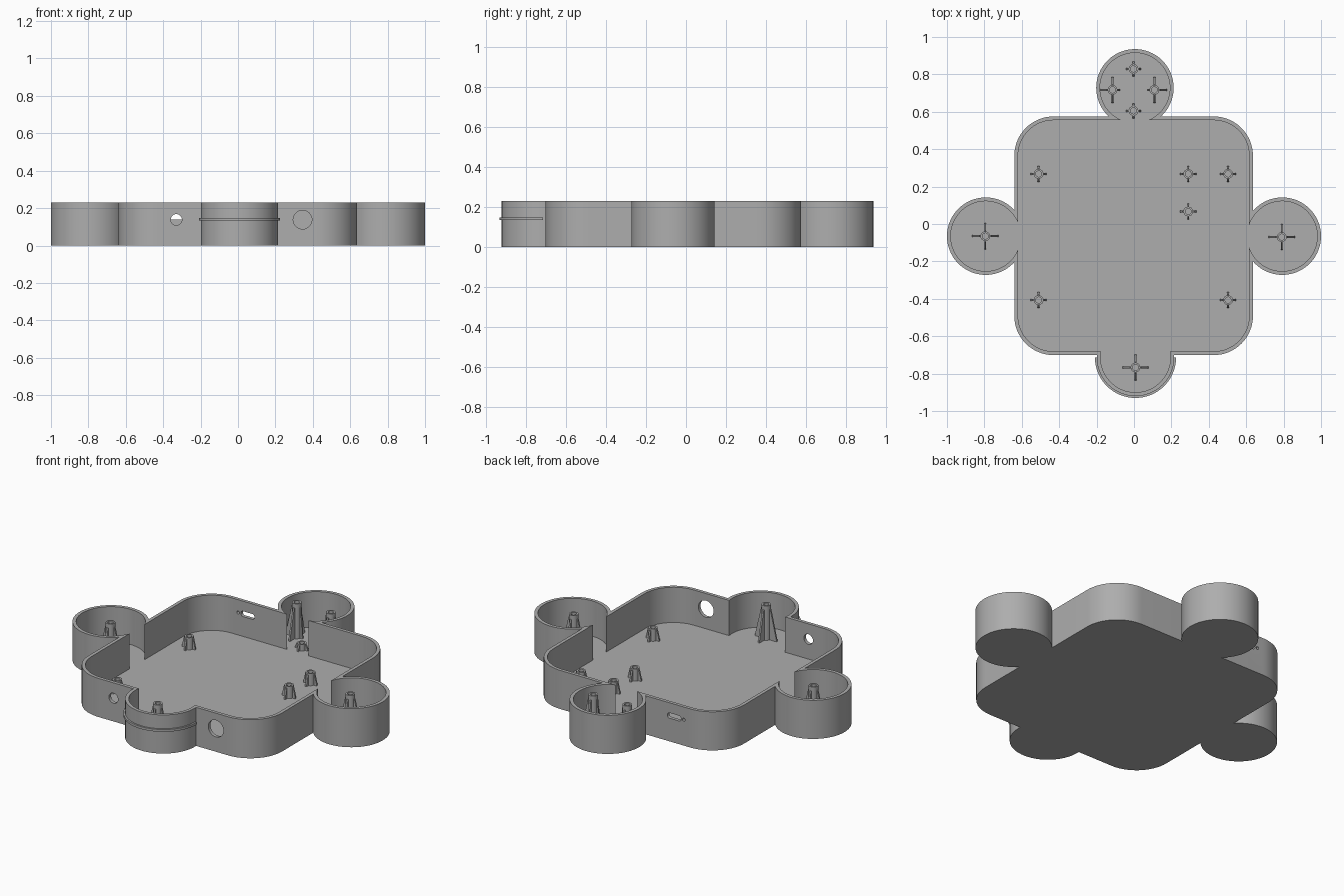
import bpy, bmesh
from math import cos, sin, pi, radians
from mathutils import Matrix

cube = bpy.data.objects.get("Cube")
if cube:
    bpy.data.objects.remove(cube, do_unlink=True)

grey = bpy.data.materials.new("plain_grey")
grey.use_nodes = True
COLOUR = (0.42, 0.42, 0.42, 1)
grey.diffuse_color = COLOUR
grey.node_tree.nodes["Principled BSDF"].inputs["Base Color"].default_value = COLOUR

HEIGHT, FLOOR, WALL = 0.23, 0.02, 0.02
LOBE_R = 0.207
LOBES = [(-0.793, -0.065), (0.793, -0.065), (0.005, 0.728), (0.008, -0.713)]


def make(name, bm):
    bmesh.ops.recalc_face_normals(bm, faces=bm.faces)
    mesh = bpy.data.meshes.new(name)
    bm.to_mesh(mesh)
    bm.free()
    mesh.materials.append(grey)
    ob = bpy.data.objects.new(name, mesh)
    bpy.context.collection.objects.link(ob)
    return ob


def prism(name, outline, z0, z1):
    """Closed outline in plan, raised from z0 to z1."""
    bm = bmesh.new()
    face = bm.faces.new([bm.verts.new((x, y, z0)) for x, y in outline])
    ext = bmesh.ops.extrude_face_region(bm, geom=[face])
    verts = [v for v in ext["geom"] if isinstance(v, bmesh.types.BMVert)]
    bmesh.ops.translate(bm, verts=verts, vec=(0, 0, z1 - z0))
    return make(name, bm)


def arc(cx, cy, r, a0, a1, n):
    return [(cx + r * cos(a0 + (a1 - a0) * i / n), cy + r * sin(a0 + (a1 - a0) * i / n))
            for i in range(n + 1)]


def circle(cx, cy, r, n=80):
    return arc(cx, cy, r, 0, 2 * pi, n)[:-1]


def rounded_rect(cx, cy, hx, hy, r, n=16):
    pts = []
    for k, (sx, sy) in enumerate([(1, 1), (-1, 1), (-1, -1), (1, -1)]):
        pts += arc(cx + sx * (hx - r), cy + sy * (hy - r), r, k * pi / 2, (k + 1) * pi / 2, n)
    return pts


def boolean(target, tool, operation):
    mod = target.modifiers.new(operation, 'BOOLEAN')
    mod.operation, mod.object, mod.solver = operation, tool, 'EXACT'
    bpy.context.view_layer.objects.active = target
    bpy.ops.object.modifier_apply(modifier=mod.name)
    bpy.data.objects.remove(tool, do_unlink=True)


def tray_solid(name, inset, z0, z1):
    """Rounded square joined with four round lobes, shrunk by inset."""
    body = prism(name, rounded_rect(-0.002, -0.063, 0.638 - inset, 0.638 - inset, 0.21 - inset), z0, z1)
    for x, y in LOBES:
        boolean(body, prism("lobe", circle(x, y, LOBE_R - inset), z0, z1), 'UNION')
    return body


def wall_cutter(outline, y):
    """Outline in x and z, pushed through the wall at y."""
    ob = prism("cutter", [(x, z) for x, z in outline], -0.06, 0.06)
    ob.data.transform(Matrix.Translation((0, y, 0)) @ Matrix.Rotation(pi / 2, 4, 'X'))
    return ob


# hollow tray
tray = tray_solid("tray", 0, 0, HEIGHT)
boolean(tray, tray_solid("cavity", WALL, FLOOR, HEIGHT + 0.1), 'DIFFERENCE')

# round holes in the front wall, slot and pinhole in the back wall
for outline, y in [(circle(-0.33, 0.138, 0.03, 32), -0.69),
                   (circle(0.345, 0.138, 0.05, 40), -0.69),
                   (rounded_rect(-0.325, 0.154, 0.045, 0.016, 0.014, 6), 0.565),
                   (circle(-0.388, 0.154, 0.009, 16), 0.565)]:
    boolean(tray, wall_cutter(outline, y), 'DIFFERENCE')

# thin ridge round the front lobe
fx, fy = LOBES[3]
ridge = prism("front_ridge", arc(fx, fy, LOBE_R + 0.01, pi, 2 * pi, 48)
              + arc(fx, fy, LOBE_R - 0.005, 2 * pi, pi, 48), 0.134, 0.148)


def post(name, x, y, top, reach, radius=0.026, bore=0.016):
    """Hollow post with tapered fins; reach lists fin length to +x, +y, -x, -y."""
    bm = bmesh.new()
    n = 20
    rings = []
    for r, z in [(radius, FLOOR - 0.005), (radius, top), (bore, top), (bore, FLOOR + 0.005)]:
        rings.append([bm.verts.new((px, py, z)) for px, py in circle(x, y, r, n)])
    for a, b in zip(rings, rings[1:]):
        for i in range(n):
            j = (i + 1) % n
            bm.faces.new((a[i], a[j], b[j], b[i]))
    bm.faces.new(rings[0])
    bm.faces.new(rings[-1])
    # fins
    fin_top = FLOOR + (top - FLOOR) * 0.88
    for k, length in enumerate(reach):
        turn = Matrix.Translation((x, y, 0)) @ Matrix.Rotation(k * pi / 2, 4, 'Z')
        side = [(bore + 0.004, FLOOR - 0.005), (length, FLOOR - 0.005), (length, FLOOR + 0.01),
                (radius + 0.004, fin_top), (bore + 0.004, fin_top)]
        face = bm.faces.new([bm.verts.new((u, -0.005, z)) for u, z in side])
        ext = bmesh.ops.extrude_face_region(bm, geom=[face])
        new = [v for v in ext["geom"] if isinstance(v, bmesh.types.BMVert)]
        bmesh.ops.translate(bm, verts=new, vec=(0, 0.01, 0))
        bmesh.ops.transform(bm, verts=list(set(new) | set(face.verts)) if face.is_valid else new, matrix=turn)
    return make(name, bm)


posts = []
# low posts on the main floor
for i, (x, y) in enumerate([(-0.51, 0.268), (0.29, 0.268), (0.503, 0.268), (0.29, 0.067),
                            (-0.51, -0.407), (0.503, -0.407)]):
    posts.append(post(f"floor_post_{i + 1}", x, y, 0.092, [0.043] * 4))

# tall posts in the side and front lobes
for name, x, y in [("right_lobe_post", -0.795, -0.065), ("left_lobe_post", 0.79, -0.07),
                   ("front_lobe_post", 0.008, -0.767)]:
    posts.append(post(name, x, y, 0.225, [0.07] * 4))

# back lobe: a tall pair and two short posts
for name, s in [("left", 1), ("right", -1)]:
    reach = [0.068, 0.07, 0.04, 0.07] if s > 0 else [0.04, 0.07, 0.068, 0.07]
    posts.append(post(f"back_lobe_post_{name}", -0.003 + s * 0.112, 0.717, 0.228, reach))
for i, y in enumerate((0.605, 0.829)):
    posts.append(post(f"back_short_post_{i + 1}", -0.003, y, 0.058, [0.04] * 4))

# smooth curves, sharp edges
bpy.ops.object.select_all(action='DESELECT')
for ob in [tray, ridge] + posts:
    ob.select_set(True)
bpy.context.view_layer.objects.active = tray
bpy.ops.object.shade_smooth_by_angle(angle=radians(30))
